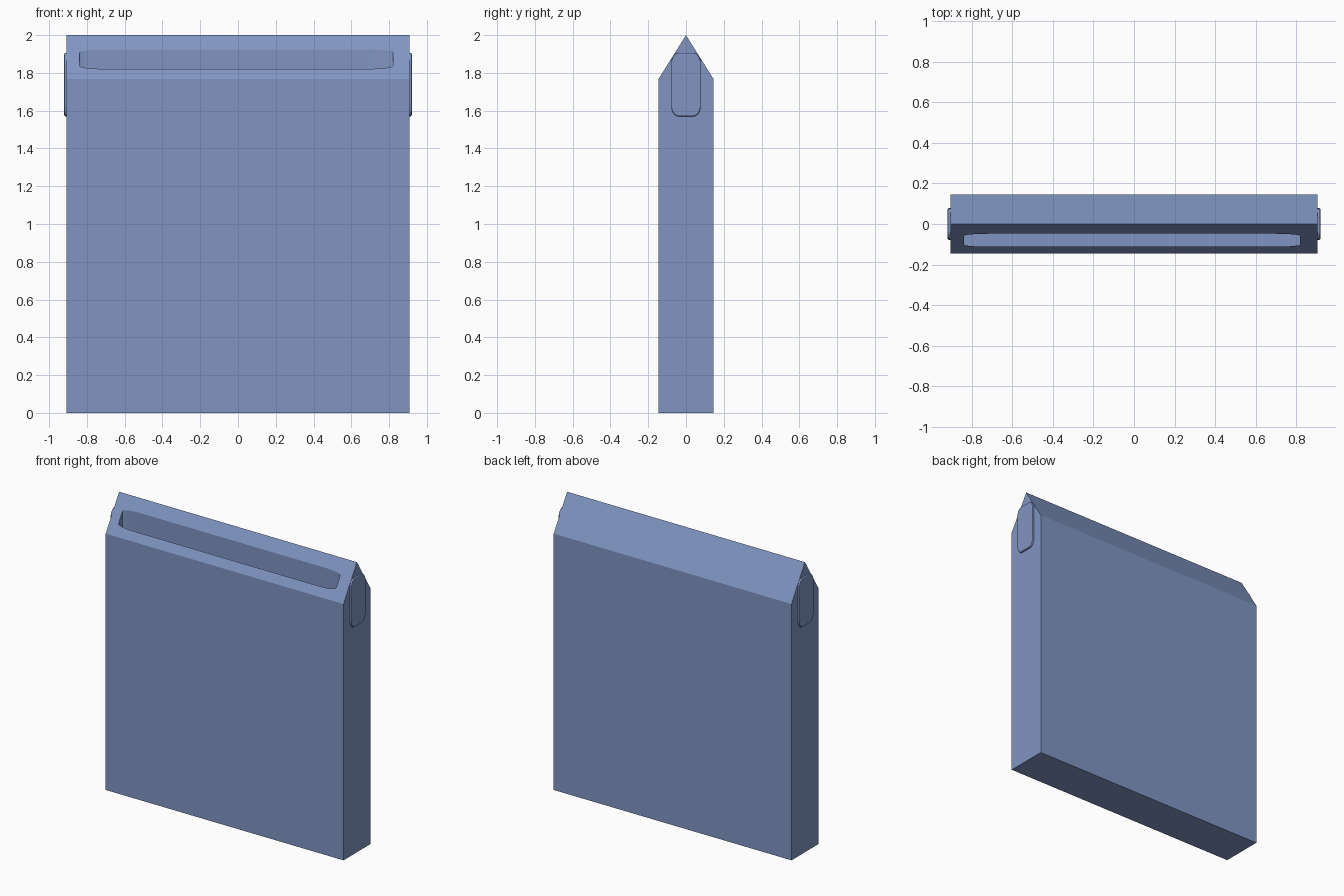
import bpy, bmesh
from math import sin, cos, pi

if "Cube" in bpy.data.objects:
    bpy.data.objects.remove(bpy.data.objects["Cube"])

blue = bpy.data.materials.new("slate_blue")
blue.diffuse_color = (0.22, 0.302, 0.545, 1)
blue.use_nodes = True
blue.node_tree.nodes["Principled BSDF"].inputs["Base Color"].default_value = blue.diffuse_color


def rounded_rect(cu, cv, hu, hv, ru, rv, steps=5):
    """Counter-clockwise rectangle outline with elliptical corners."""
    pts = []
    for q, (su, sv) in enumerate([(1, 1), (-1, 1), (-1, -1), (1, -1)]):
        for i in range(steps + 1):
            a = (q + i / steps) * pi / 2
            pts.append((cu + su * (hu - ru) + ru * cos(a),
                        cv + sv * (hv - rv) + rv * sin(a)))
    return pts


def loft(name, rings):
    """Capped solid through matching rings of 3D points."""
    bm = bmesh.new()
    loops = [[bm.verts.new(p) for p in ring] for ring in rings]
    n = len(loops[0])
    for a, b in zip(loops, loops[1:]):
        for i in range(n):
            j = (i + 1) % n
            bm.faces.new((a[i], a[j], b[j], b[i]))
    bm.faces.new(loops[0][::-1])
    bm.faces.new(loops[-1])
    bmesh.ops.recalc_face_normals(bm, faces=bm.faces)
    mesh = bpy.data.meshes.new(name)
    bm.to_mesh(mesh)
    bm.free()
    mesh.materials.append(blue)
    obj = bpy.data.objects.new(name, mesh)
    bpy.context.collection.objects.link(obj)
    return obj


# Body: slab with a gabled top, profile in the YZ plane
W, D = 0.907, 0.146
profile = [(-D, 0), (D, 0), (D, 1.767), (0, 2), (-D, 1.767)]
body = loft("body", [[(x, y, z) for y, z in profile] for x in (-W, W)])

# Slot: vertical pocket cut down through the front slope
slot = rounded_rect(-0.01, -0.08, 0.83, 0.032, 0.13, 0.01)
cutter = loft("slot_cutter", [[(x, y, z) for x, y in slot] for z in (1.65, 2.1)])
cutter.hide_render = True
mod = body.modifiers.new("slot", 'BOOLEAN')
mod.operation = 'DIFFERENCE'
mod.solver = 'EXACT'
mod.object = cutter
bpy.context.view_layer.objects.active = body
bpy.ops.object.modifier_apply(modifier=mod.name)
bpy.data.objects.remove(cutter)

# Side pads: thin rounded buttons near the top of each end
for side, label in ((1, "right"), (-1, "left")):
    rings = []
    for x, inset in ((0.89, 0), (0.914, 0), (0.918, 0.001), (0.92, 0.004)):
        outline = rounded_rect(0, 1.738, 0.078 - inset, 0.168 - 2 * inset, 0.036, 0.058)
        rings.append([(side * x, y, z) for y, z in outline])
    loft(label + "_side_pad", rings)
